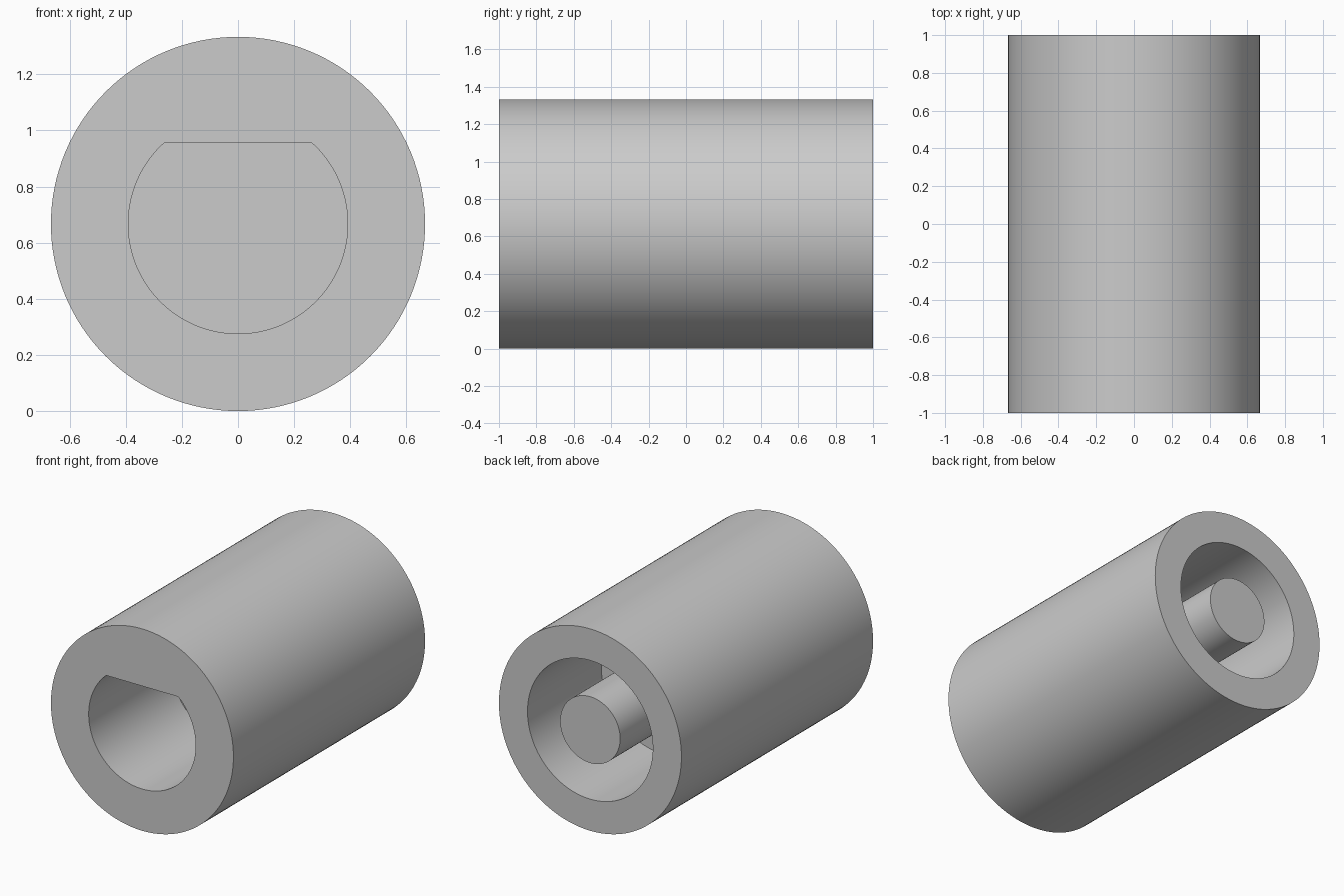
import bpy, bmesh
from math import sin, cos, tau, radians

if "Cube" in bpy.data.objects:
    bpy.data.objects.remove(bpy.data.objects["Cube"], do_unlink=True)

SEG = 128
RADIUS = 2 / 3          # outer radius, also the height of the axis
FLAT = 0.289            # height of the bore's flat above the axis

grey = bpy.data.materials.new("plain grey")
grey.use_nodes = True
colour = (0.6, 0.6, 0.6, 1)
grey.diffuse_color = colour
grey.node_tree.nodes["Principled BSDF"].inputs["Base Color"].default_value = colour

bm = bmesh.new()


def ring(radius, y, flat=None):
    """Circle round the y axis, cut straight across the top if flat is given."""
    verts = []
    for i in range(SEG):
        a = tau * i / SEG
        r = radius
        if flat and r * sin(a) > flat:
            r = flat / sin(a)
        verts.append(bm.verts.new((r * cos(a), y, RADIUS + r * sin(a))))
    return verts


# Surface from the bore floor, over the outside, into the rear recess and out along the post
rings = [
    ring(0.391, -0.14, FLAT),   # D-shaped bore floor
    ring(0.391, -1, FLAT),      # bore mouth
    ring(RADIUS, -1),
    ring(RADIUS, 1),
    ring(0.458, 1),             # recess mouth
    ring(0.458, 0.23),          # recess floor
    ring(0.219, 0.23),          # post base
    ring(0.219, 1),             # post tip
]
for a, b in zip(rings, rings[1:]):
    for i in range(SEG):
        j = (i + 1) % SEG
        bm.faces.new((a[i], a[j], b[j], b[i]))
bm.faces.new(rings[0])
bm.faces.new(rings[-1])
bmesh.ops.recalc_face_normals(bm, faces=bm.faces)

mesh = bpy.data.meshes.new("shaft_sleeve")
bm.to_mesh(mesh)
bm.free()
mesh.materials.append(grey)
sleeve = bpy.data.objects.new("shaft_sleeve", mesh)
bpy.context.collection.objects.link(sleeve)

# Smooth walls with crisp rims
bpy.ops.object.select_all(action="DESELECT")
sleeve.select_set(True)
bpy.context.view_layer.objects.active = sleeve
bpy.ops.object.shade_smooth_by_angle(angle=radians(30))
